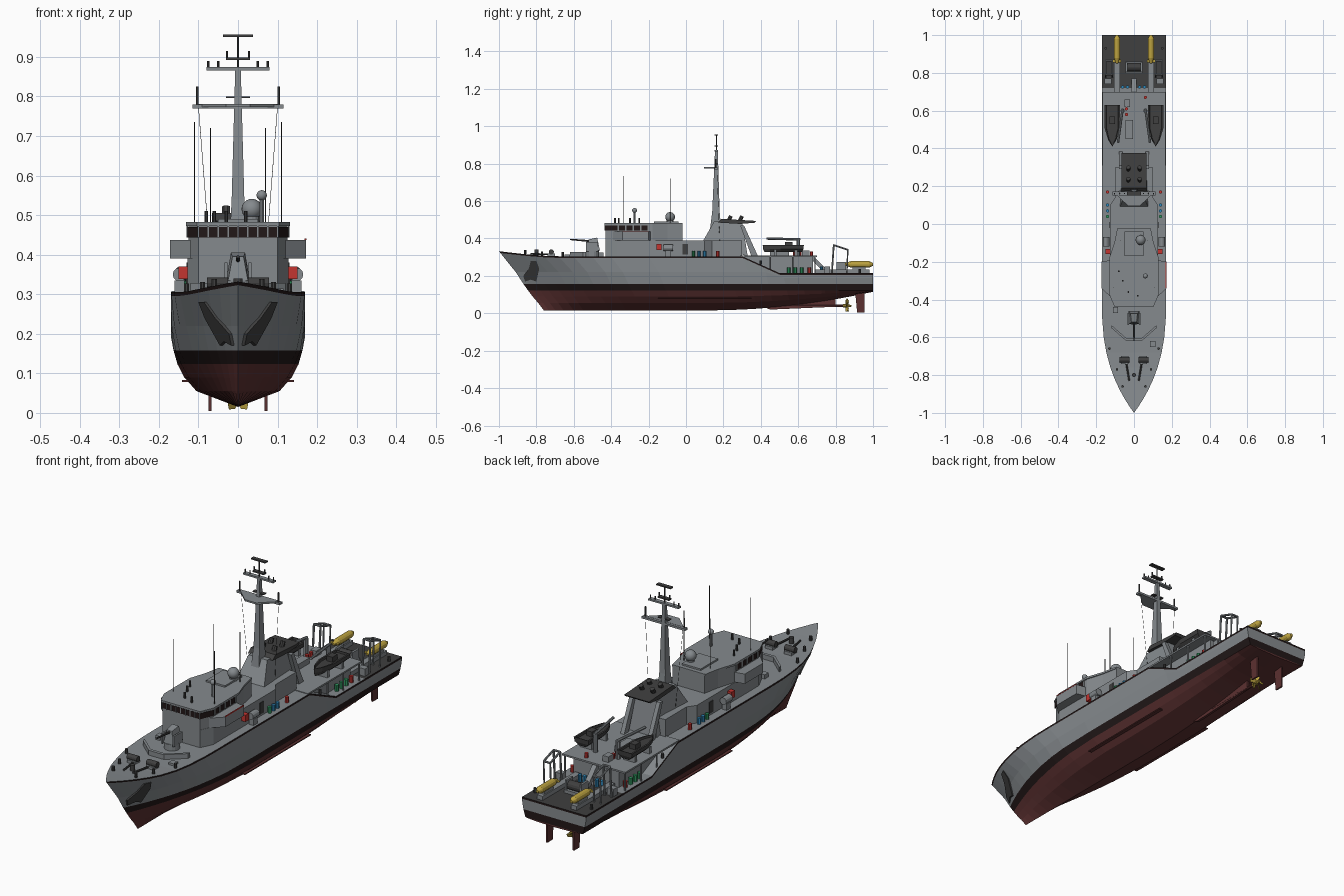
import bpy, bmesh, math
from mathutils import Vector

if "Cube" in bpy.data.objects:
    bpy.data.objects.remove(bpy.data.objects["Cube"])

def mat(name, r, g, b):
    m = bpy.data.materials.new(name)
    m.diffuse_color = (r, g, b, 1)
    m.use_nodes = True
    m.node_tree.nodes["Principled BSDF"].inputs["Base Color"].default_value = m.diffuse_color
    return m
GREY = mat("ship_grey", .235, .255, .27)
DARK = mat("dark_grey", .05, .05, .05)
RED = mat("antifouling_red", .105, .03, .03)
BLACK = mat("boot_black", .016, .009, .009)
YEL = mat("yellow", .5, .36, .05)
SCAR = mat("safety_red", .55, .035, .03)
BLUE = mat("blue", .03, .25, .5)
GREEN = mat("green", .03, .32, .12)

def finish(name, bm, mats, smooth=False):
    bmesh.ops.recalc_face_normals(bm, faces=bm.faces[:])
    me = bpy.data.meshes.new(name)
    bm.to_mesh(me)
    bm.free()
    for m in mats:
        me.materials.append(m)
    ob = bpy.data.objects.new(name, me)
    bpy.context.collection.objects.link(ob)
    if smooth:
        for p in me.polygons:
            p.use_smooth = True
    return ob

def loft(name, rings, m, pair=False):
    """Skin between rings of points, capped at both ends; pair adds a mirrored copy."""
    bm = bmesh.new()
    for s in ((1, -1) if pair else (1,)):
        vs = [[bm.verts.new((s * p[0], p[1], p[2])) for p in r] for r in rings]
        n = len(vs[0])
        for a, b in zip(vs, vs[1:]):
            for i in range(n):
                bm.faces.new((a[i], a[(i + 1) % n], b[(i + 1) % n], b[i]))
        bm.faces.new(vs[0])
        bm.faces.new(vs[-1])
    return finish(name, bm, [m])

def box(name, x0, x1, y0, y1, z0, z1, m=GREY, pair=False):
    q = [(x0, y0), (x1, y0), (x1, y1), (x0, y1)]
    return loft(name, [[(*p, z0) for p in q], [(*p, z1) for p in q]], m, pair)

def side(name, pts, x0, x1, m=GREY, pair=False):
    return loft(name, [[(x, *p) for p in pts] for x in (x0, x1)], m, pair)

def plan(name, half, z0, z1, m=GREY):
    pts = half + [(-x, y) for x, y in reversed(half)]
    return loft(name, [[(*p, z) for p in pts] for z in (z0, z1)], m)

def rod(name, a, b, r, m=GREY, r2=None, n=8, pair=False):
    a, b = Vector(a), Vector(b)
    d = (b - a).normalized()
    u = d.orthogonal().normalized()
    v = d.cross(u)
    ring = lambda c, r: [c + r * (math.cos(t) * u + math.sin(t) * v)
                         for t in (2 * math.pi * (i + .5) / n for i in range(n))]
    return loft(name, [ring(a, r), ring(b, r if r2 is None else r2)], m, pair)

def ball(name, c, r, m=GREY):
    bm = bmesh.new()
    bmesh.ops.create_uvsphere(bm, u_segments=20, v_segments=12, radius=r)
    bmesh.ops.translate(bm, verts=bm.verts[:], vec=c)
    return finish(name, bm, [m], True)

# Hull: waterline levels (z, half breadth, stem y, entry length, entry power)
LEVELS = [(.015, 0, -.76, 1, 1), (.055, .105, -.79, .75, 1.8), (.09, .136, -.82, .75, 1.9),
          (.123, .153, -.845, .75, 2.1), (.158, .163, -.87, .72, 2.3), (.22, .169, -.91, .66, 2.4),
          (-.009, .17, -.993, .6, 2.6), (0, .17, -1, .6, 2.6)]
STATIONS = [-1, -.97, -.93, -.88, -.82, -.76, -.68, -.6, -.5, -.4, -.2, 0, .2, .3,
            .4, .5, .6, .7, .72, .8, .9, 1]

def deck_z(y):
    if y < -.7:
        return .305 + .027 * ((-.7 - y) / .3) ** 1.4
    return .305 - .09 * min(max((y - .3) / .2, 0), 1)

def breadth(level, y):
    _, w, ys, length, p = level
    return w * (1 - (1 - min(max((y - ys) / length, 0), 1)) ** p)

def hull_point(j, yd):
    z, w, ys, _, _ = LEVELS[j]
    y = ys + (1 - ys) * (yd + 1) / 2
    if j >= 6:
        z = deck_z(yd) + z
    else:
        keel = .015 + .1 * max(0, (y - .1) / .9) ** 2
        if j < 3:
            z = keel + (z - .015) * (.123 - keel) / .108
        elif j == 5:
            z = min(z, deck_z(yd) - .025)
    return breadth(LEVELS[j], y), y, z

bm = bmesh.new()
n = len(LEVELS)
grid = {}
for s in (1, -1):
    for j in range(n):
        for i, yd in enumerate(STATIONS):
            x, y, z = hull_point(j, yd)
            grid[s, j, i] = bm.verts.new((s * x, y, z))
    for j in range(n - 1):
        for i in range(len(STATIONS) - 1):
            f = bm.faces.new([grid[s, j, i], grid[s, j, i + 1], grid[s, j + 1, i + 1], grid[s, j + 1, i]])
            f.material_index = [1, 1, 1, 2, 0, 0, 2][j]
for i in range(len(STATIONS) - 1):
    f = bm.faces.new([grid[1, n - 1, i], grid[1, n - 1, i + 1], grid[-1, n - 1, i + 1], grid[-1, n - 1, i]])
    f.material_index = 3 if STATIONS[i] > .71 else 0
last = len(STATIONS) - 1
for j in range(n - 1):
    f = bm.faces.new([grid[1, j, last], grid[1, j + 1, last], grid[-1, j + 1, last], grid[-1, j, last]])
    f.material_index = [1, 1, 1, 2, 0, 0, 2][j]
bmesh.ops.remove_doubles(bm, verts=bm.verts[:], dist=1e-5)
bmesh.ops.dissolve_degenerate(bm, edges=bm.edges[:], dist=1e-5)
finish("hull", bm, [GREY, RED, BLACK, DARK])

# Anchors in dark pockets on the bow
def skin(y, z, off):
    t = (z - .158) / .062 if z < .22 else (z - .22) / (deck_z(y) - .22)
    a, b = (LEVELS[4], LEVELS[5]) if z < .22 else (LEVELS[5], LEVELS[7])
    return (breadth(a, y) * (1 - t) + breadth(b, y) * t + off, y, z)
outline = [(-.80, .28), (-.785, .24), (-.80, .17), (-.83, .18), (-.86, .17), (-.87, .2), (-.84, .24), (-.83, .28)]
loft("bow_anchor", [[skin(y, z, o) for y, z in outline] for o in (-.002, .007)], DARK, True)

# Underwater gear
side("rudder", [(.905, .11), (.915, .005), (.955, .005), (.955, .11)], .067, .075, RED, True)
rod("propeller_shaft", (0, .55, .04), (0, .87, .04), .007, RED)
rod("propeller_hub", (0, .84, .04), (0, .885, .04), .011, YEL, .005)
side("skeg", [(.45, .02), (.8, .035), (.8, .09), (.4, .04)], -.006, .006, RED)
for k in range(5):
    t = k * 2 * math.pi / 5 + math.pi / 2
    pts = []
    for a, r in ((-.3, .008), (-.42, .03), (0, .039), (.42, .03), (.3, .008)):
        pts.append((r * math.cos(t + a), .86 + .018 * a, .04 + r * math.sin(t + a)))
    loft("propeller_blade", [pts, [(x, y + .003, z) for x, y, z in pts]], YEL)
side("bilge_keel", [(-.15, .078), (.35, .078), (.35, .083), (-.15, .083)], .125, .142, RED, True)

# Superstructure
plan("lower_house", [(.10, -.43), (.128, -.37), (.128, .1), (.1, .14), (.1, .3)], .3, .39)
plan("bridge_house", [(.10, -.43), (.125, -.37), (.125, -.18), (.1, -.1), (.085, -.02)], .39, .474)
plan("bridge_windows", [(.102, -.433), (.128, -.371), (.128, -.2)], .443, .47, BLACK)
plan("bridge_roof", [(.104, -.437), (.131, -.373), (.131, -.18), (.104, -.1), (.088, -.02)], .473, .482)
for i in range(9):
    x = -.1 + .025 * i
    box("window_mullion", x - .0018, x + .0018, -.436, -.43, .443, .472)
for i in range(5):
    y = -.365 + .04 * i
    box("side_mullion", .126, .13, y, y + .008, .443, .472, GREY, True)
wing = [(.12, -.39), (.172, -.34), (.172, -.2), (.12, -.19)]
loft("bridge_wing", [[(*p, z) for p in wing] for z in (.39, .437)], GREY, True)
box("wing_strip", .168, .173, -.34, -.2, .437, .441, SCAR)
box("roof_house", -.05, .05, -.17, -.04, .48, .49)
box("door", .127, .131, -.02, .01, .315, .37, DARK, True)

# Funnel with dark cap
loft("funnel", [[(-.075, .09, .385), (.075, .09, .385), (.075, .33, .305), (-.075, .33, .305)],
                [(-.05, .15, .49), (.05, .15, .49), (.05, .3, .488), (-.05, .3, .488)]], GREY)
side("funnel_cap", [(.17, .485), (.19, .505), (.375, .494), (.365, .484), (.29, .478)], -.066, .066, DARK)
for y in (.22, .28):
    rod("exhaust", (.03, y, .48), (.03, y + .02, .52), .011, DARK, pair=True)
side("funnel_strut", [(.29, .47), (.31, .47), (.385, .305), (.35, .305)], .06, .08, GREY, True)

# Mast, yards and stays
def sq(w, y0, y1, z):
    return [(-w, y0, z), (w, y0, z), (w, y1, z), (-w, y1, z)]
loft("mast", [sq(.024, .12, .195, .385), sq(.016, .14, .18, .54), sq(.007, .155, .17, .87)], GREY)
rod("topmast", (0, .162, .86), (0, .162, .955), .003, DARK)
for z, w, h in ((.775, .115, .005), (.87, .08, .004), (.895, .03, .003), (.953, .038, .003), (.798, .03, .002)):
    box("mast_yard", -w, w, .152, .172, z - h, z + h, GREY if h > .003 else DARK)
loft("yard_platform", [[(-.1, .16, z), (.1, .16, z), (.03, .095, z), (-.03, .095, z)] for z in (.773, .781)], GREY)
rod("yard_aerial", (.103, .16, .775), (.103, .16, .825), .004, DARK, pair=True)
for x, z in ((.075, .87), (.05, .87), (.028, .895)):
    rod("mast_lamp", (x, .162, z), (x, .162, z + .02), .003, DARK, pair=True)
rod("mast_stay", (.1, .165, .775), (.07, .18, .39), .0007, DARK, pair=True)

# Domes and whip aerials
ball("radar_dome", (.035, -.085, .515), .026)
rod("dome_base", (.035, -.085, .47), (.035, -.085, .5), .018, n=12)
rod("small_dome_post", (.06, -.275, .475), (.06, -.275, .54), .006)
ball("small_dome", (.06, -.275, .55), .013)
rod("whip_forward", (.11, -.335, .44), (.11, -.335, .735), .0015, DARK, pair=True)
rod("whip_aft", (.07, -.085, .47), (.07, -.085, .72), .0015, DARK, pair=True)
for x, y in ((-.06, -.3), (-.03, -.36), (.02, -.38), (-.08, -.25)):
    rod("roof_fitting", (x, y, .48), (x, y, .51), .005, DARK)

# Foredeck: gun, breakwater, winches, bollards
rod("gun_base", (0, -.5, .3), (0, -.5, .335), .035, n=16)
loft("gun_mount", [[(-.025, -.53, .335), (.025, -.53, .335), (.03, -.46, .335), (-.03, -.46, .335)],
                   [(-.014, -.52, .395), (.014, -.52, .395), (.018, -.475, .405), (-.018, -.475, .405)]], GREY)
rod("gun_barrel", (0, -.5, .385), (0, -.62, .395), .006, DARK, .004)
box("gun_shield", .026, .034, -.535, -.47, .33, .38, GREY, True)
loft("breakwater", [[(.12, -.55, z), (.04, -.62, z), (-.04, -.62, z), (-.12, -.55, z),
                     (-.12, -.535, z), (-.04, -.605, z), (.04, -.605, z), (.12, -.535, z)] for z in (.3, .328)], GREY)
box("winch_bed", .03, .07, -.74, -.70, .3, .32, GREY, True)
rod("winch_drum", (.025, -.72, .328), (.078, -.72, .328), .014, DARK, n=12, pair=True)
rod("chain", (.04, -.74, .315), (.025, -.83, .318), .005, DARK, pair=True)
rod("capstan", (0, -.8, .31), (0, -.8, .34), .011, DARK, n=12)
for x, y in ((.06, -.86), (.09, -.77), (.13, -.66), (.155, .4), (.15, .93)):
    rod("bollard", (x, y, deck_z(y)), (x, y, deck_z(y) + .022), .007, DARK, pair=True)
box("deck_hatch", .085, .115, -.65, -.62, .3, .315)
box("deck_locker", -.11, -.085, -.47, -.44, .3, .325)

# Life rafts and safety gear on the side decks
rod("life_raft", (.148, -.12, .35), (.148, -.07, .35), .017, n=12, pair=True)
box("raft_cradle", .135, .16, -.11, -.08, .3, .335, GREY, True)
box("fire_box", .127, .15, -.158, -.132, .338, .37, SCAR, True)
for y, m in ((.04, GREEN), (.07, BLUE), (.1, BLUE), (.17, SCAR)):
    rod("drum", (.14, y, .305), (.14, y, .333), .009, m, pair=True)

# Boat deck over the aft house
box("aft_house", -.12, .12, .3, .68, .21, .302)
box("boat_deck", -.168, .168, .29, .7, .3, .308)
for y in (.45, .57, .69):
    rod("deck_post", (.16, y, .215), (.16, y, .302), .004, pair=True)
for y, m in ((.55, GREEN), (.585, GREEN), (.62, GREEN), (.66, SCAR)):
    rod("side_drum", (.14, y, .215), (.14, y, .245), .01, m, pair=True)
hullb = [(0, -.115), (.022, -.08), (.04, -.02), (.04, .105)]
hullb = hullb + [(-x, y) for x, y in reversed(hullb[1:])]
loft("workboat", [[(.115 + x * k, .525 + y * (.85 + .15 * k), z) for x, y in hullb]
                  for z, k in ((.328, .45), (.345, .9), (.366, 1), (.366, .8), (.356, .75))], DARK, True)
box("boat_console", .1, .13, .53, .57, .355, .38, DARK, True)
for y in (.47, .58):
    box("boat_cradle", .085, .145, y, y + .015, .305, .34, GREY, True)
rod("crane_post", (.06, .6, .305), (.06, .6, .395), .011, pair=True)
rod("crane_arm", (.06, .61, .395), (.085, .43, .4), .007, pair=True)
box("engine_hatch", -.045, -.005, .45, .55, .305, .335)
box("vent_box", -.05, -.02, .62, .66, .305, .335)
for x, y in ((-.04, .58), (-.04, .61), (.06, .67)):
    rod("fire_drum", (x, y, .305), (x, y, .33), .009, SCAR)

# Sweep deck: ladder, winch, gantries, floats
side("ladder", [(.66, .3), (.68, .308), (.77, .215), (.74, .215)], -.012, .012)
for x in (-.06, -.035, .03, .055):
    rod("blue_drum", (x, .725, .215), (x, .725, .25), .009, BLUE)
box("winch_frame", -.045, .045, .8, .86, .215, .23, GREY)
rod("sweep_winch", (-.035, .83, .245), (.035, .83, .245), .022, DARK, n=14)
box("winch_cheek", .035, .045, .805, .855, .22, .275, GREY, True)
box("float_track", .075, .105, .69, .98, .215, .235, GREY, True)
box("float_cradle", .08, .1, .89, .96, .235, .25, GREY, True)
rod("sweep_float", (.09, .88, .262), (.09, .98, .262), .017, YEL, n=12, pair=True)
rod("float_nose", (.09, .98, .262), (.09, 1.0, .262), .017, YEL, .007, 12, True)
rod("float_tail", (.09, .88, .262), (.09, .85, .262), .017, YEL, .006, 12, True)
box("float_fin", .068, .112, .855, .87, .26, .264, YEL, True)
for x in (.115, .15):
    rod("gantry_leg", (x, .78, .215), (x, .79, .365), .005, pair=True)
    rod("gantry_arm", (x, .79, .365), (x, .865, .34), .005, pair=True)
    rod("gantry_brace", (x, .86, .215), (x, .865, .34), .004, pair=True)
rod("gantry_bar", (.115, .79, .365), (.15, .79, .365), .005, pair=True)
rod("gantry_tip", (.115, .865, .34), (.15, .865, .34), .005, pair=True)
box("stern_locker", .12, .155, .74, .77, .215, .25, GREY, True)
